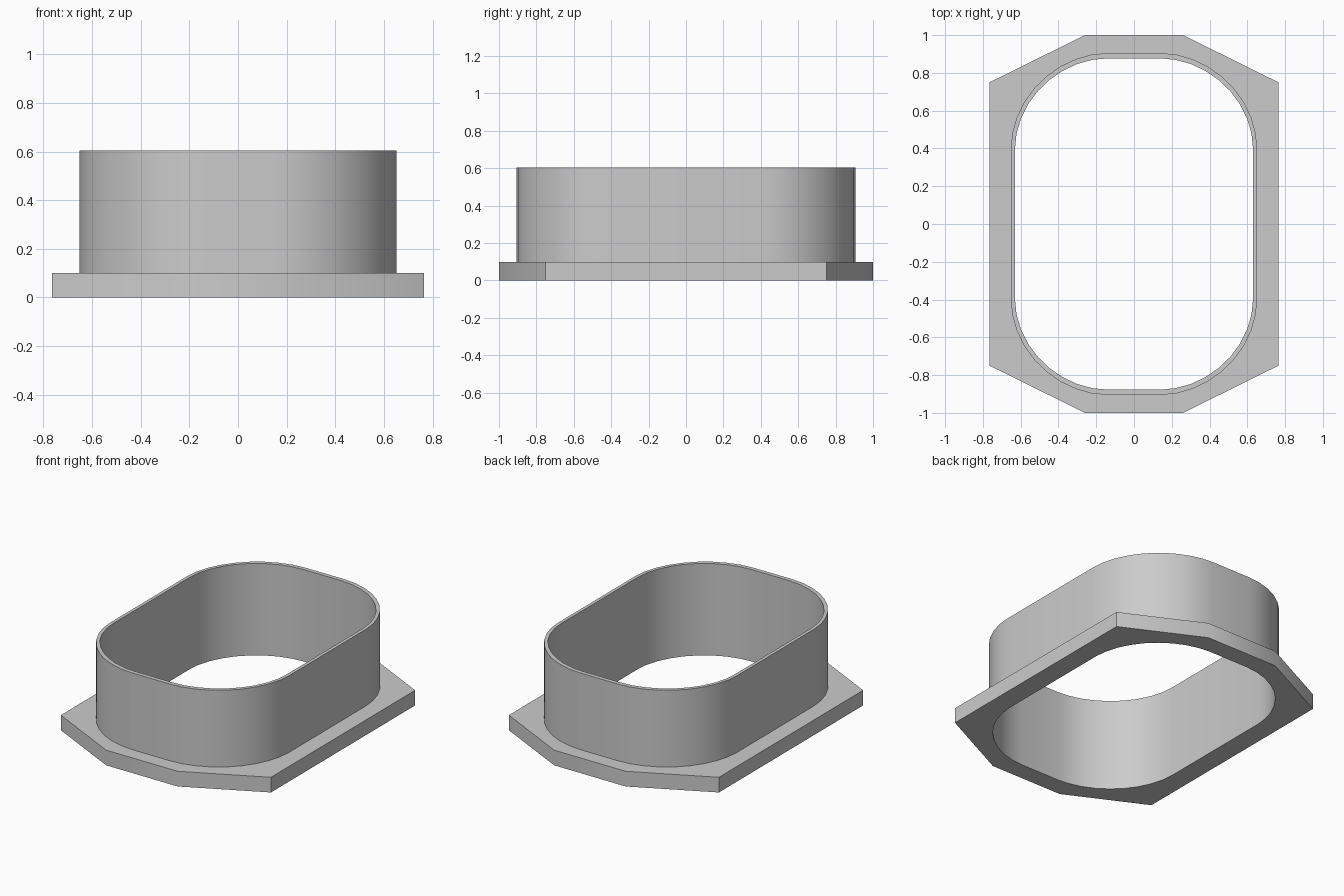
import bpy, bmesh, math

cube = bpy.data.objects.get("Cube")
if cube:
    bpy.data.objects.remove(cube, do_unlink=True)

FLANGE_TOP, COLLAR_TOP = 0.10, 0.605
CORNER_STEPS = 9

grey = bpy.data.materials.new("plain grey")
grey.use_nodes = True
colour = (0.6, 0.6, 0.6, 1)
grey.diffuse_color = colour
grey.node_tree.nodes["Principled BSDF"].inputs["Base Color"].default_value = colour


def mirrored(quarter):
    """Complete an outline from its +x +y quarter, listed anticlockwise."""
    half = quarter + [(-x, y) for x, y in reversed(quarter)]
    return half + [(-x, -y) for x, y in half]


def rounded_outline(half_x, half_y, flat_x, flat_y):
    """Rectangle with softly curved corners."""
    quarter = []
    for i in range(CORNER_STEPS + 1):
        a = math.pi / 2 * i / CORNER_STEPS
        c, s = max(math.cos(a), 0), math.sin(a)
        quarter.append((flat_x + (half_x - flat_x) * c ** 1.04,
                        flat_y + (half_y - flat_y) * s ** 1.04))
    return mirrored(quarter)


bm = bmesh.new()


def ring(outline, z):
    verts = [bm.verts.new((x, y, z)) for x, y in outline]
    return verts, [bm.edges.new((v, verts[i - 1])) for i, v in enumerate(verts)]


def wall(lower, upper):
    for i in range(len(lower)):
        bm.faces.new((lower[i - 1], lower[i], upper[i], upper[i - 1]))


plate = mirrored([(0.765, 0.75), (0.26, 1.0)])
outer = rounded_outline(0.652, 0.905, 0.14, 0.4)
inner = rounded_outline(0.63, 0.877, 0.14, 0.4)

plate_low, plate_low_edges = ring(plate, 0)
plate_high, plate_high_edges = ring(plate, FLANGE_TOP)
outer_low, outer_low_edges = ring(outer, FLANGE_TOP)
outer_high, _ = ring(outer, COLLAR_TOP)
inner_high, _ = ring(inner, COLLAR_TOP)
inner_low, inner_low_edges = ring(inner, 0)

# Flange rim, collar outside, collar lip and the bore
wall(plate_low, plate_high)
wall(outer_low, outer_high)
wall(outer_high, inner_high)
wall(inner_high, inner_low)

# Flat top and underside of the flange, each with its opening
for edges in (plate_high_edges + outer_low_edges, plate_low_edges + inner_low_edges):
    bmesh.ops.triangle_fill(bm, edges=edges, use_beauty=True, use_dissolve=False)
bmesh.ops.recalc_face_normals(bm, faces=bm.faces)

mesh = bpy.data.meshes.new("flanged_collar")
bm.to_mesh(mesh)
bm.free()
mesh.materials.append(grey)
collar = bpy.data.objects.new("flanged_collar", mesh)
bpy.context.collection.objects.link(collar)

# Smooth curved walls with crisp rims
bpy.ops.object.select_all(action='DESELECT')
collar.select_set(True)
bpy.context.view_layer.objects.active = collar
bpy.ops.object.shade_smooth_by_angle(angle=math.radians(30))
